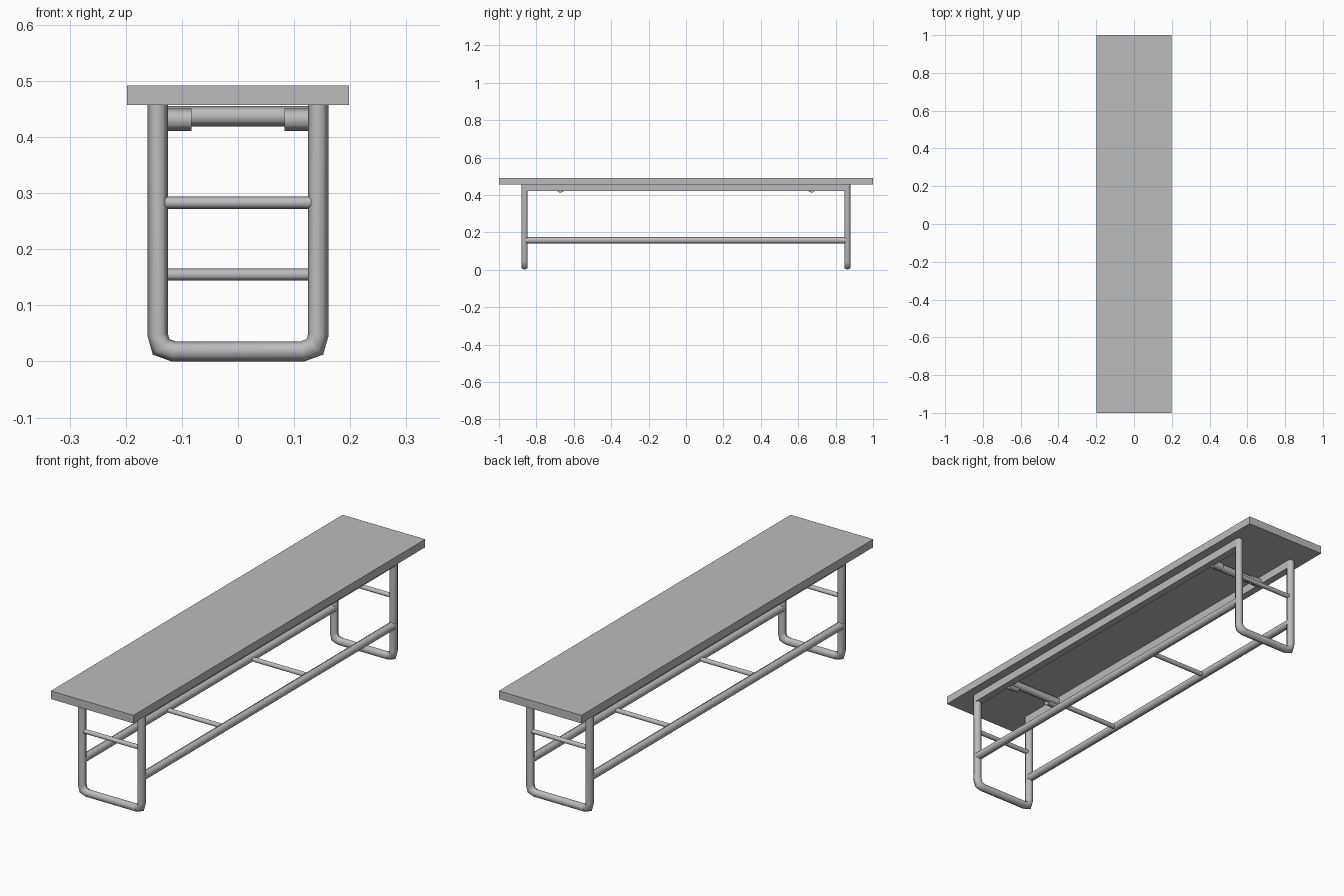
import bpy, bmesh, math
from mathutils import Vector

cube = bpy.data.objects.get("Cube")
if cube:
    bpy.data.objects.remove(cube, do_unlink=True)

# One grey finish for the whole bench
grey = bpy.data.materials.new("grey_finish")
grey.use_nodes = True
colour = (0.5, 0.5, 0.5, 1)
grey.diffuse_color = colour
grey.node_tree.nodes["Principled BSDF"].inputs["Base Color"].default_value = colour


def finish(name, bm, smooth=False):
    bmesh.ops.recalc_face_normals(bm, faces=bm.faces)
    mesh = bpy.data.meshes.new(name)
    bm.to_mesh(mesh)
    bm.free()
    mesh.materials.append(grey)
    obj = bpy.data.objects.new(name, mesh)
    bpy.context.collection.objects.link(obj)
    if smooth:
        bpy.ops.object.select_all(action="DESELECT")
        obj.select_set(True)
        bpy.context.view_layer.objects.active = obj
        bpy.ops.object.shade_smooth_by_angle(angle=math.radians(65))
    return obj


def box(name, low, high):
    bm = bmesh.new()
    bmesh.ops.create_cube(bm, size=1)
    for v in bm.verts:
        v.co = Vector([(a + b) / 2 + c * (b - a) for a, b, c in zip(low, high, v.co)])
    return finish(name, bm)


def tube(name, points, radius, up, sides=6):
    """Sweep a polygon along a path in the plane normal to up, with mitred bends."""
    points, up = [Vector(p) for p in points], Vector(up)
    dirs = [(b - a).normalized() for a, b in zip(points, points[1:])]
    bm = bmesh.new()
    rings = []
    for i, p in enumerate(points):
        before, after = dirs[max(i - 1, 0)], dirs[min(i, len(dirs) - 1)]
        tangent = (before + after).normalized()
        normal = tangent.cross(up) / tangent.dot(before)
        angles = [math.tau * k / sides for k in range(sides)]
        rings.append([bm.verts.new(p + radius * (normal * math.cos(a) + up * math.sin(a)))
                      for a in angles])
    for r, s in zip(rings, rings[1:]):
        for k in range(sides):
            n = (k + 1) % sides
            bm.faces.new((r[k], r[n], s[n], s[k]))
    bm.faces.new(rings[0])
    bm.faces.new(rings[-1])
    return finish(name, bm, smooth=True)


LEG_X, LEG_Y, R = 0.143, 0.863, 0.018
X, Y, Z = (1, 0, 0), (0, 1, 0), (0, 0, 1)

# Seat board
box("seat", (-0.198, -1, 0.457), (0.198, 1, 0.492))

# Rails under the seat and long lower bars
for side, s in (("left", 1), ("right", -1)):
    x = s * LEG_X
    box(side + "_seat_rail", (x - 0.016, -LEG_Y, 0.421), (x + 0.016, LEG_Y, 0.457))
    tube(side + "_lower_bar", [(x, -LEG_Y, 0.158), (x, LEG_Y, 0.158)], R, X)

# Parts repeated at both ends
for end, s in (("front", -1), ("back", 1)):
    y = s * LEG_Y
    half = [(LEG_X, 0.457), (LEG_X, 0.047), (0.137, 0.026), (0.115, R)]
    path = [(x, y, z) for x, z in half] + [(-x, y, z) for x, z in reversed(half)]
    tube(end + "_leg_frame", path, R, Y)
    tube(end + "_leg_crossbar", [(-LEG_X, y, 0.283), (LEG_X, y, 0.283)], 0.011, Y)
    tube(end + "_lower_rung", [(-LEG_X, s * 0.29, 0.155), (LEG_X, s * 0.29, 0.155)], 0.011, Y)

    # Pivot tube between the rails with a sleeve at each side
    y = s * 0.66
    tube(end + "_pivot_tube", [(-LEG_X, y, 0.437), (LEG_X, y, 0.437)], R, Y)
    for side, t in (("left", 1), ("right", -1)):
        tube(f"{end}_{side}_pivot_sleeve",
             [(t * 0.083, y + s * 0.012, 0.431), (t * 0.13, y + s * 0.012, 0.431)], 0.02, Y)
